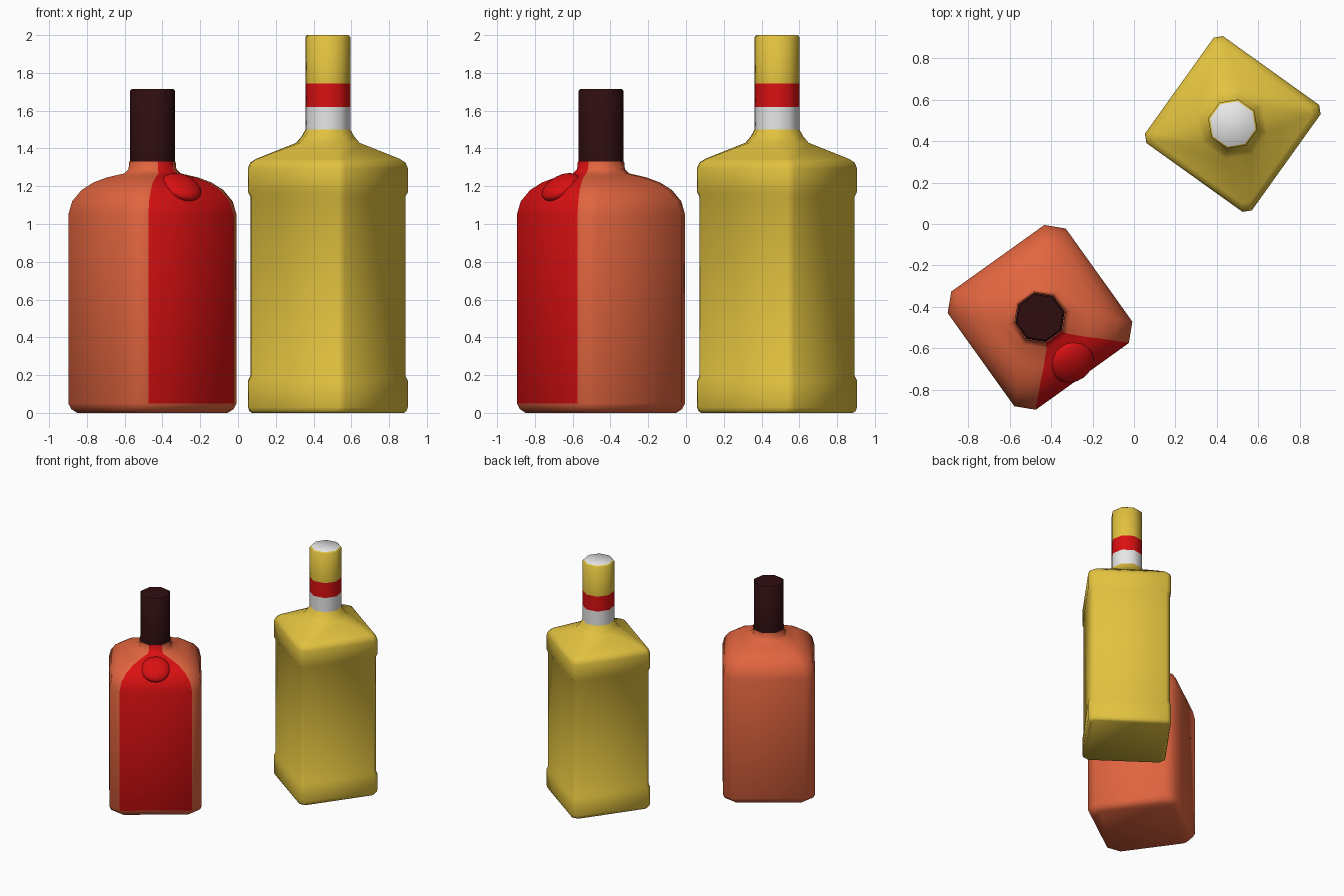
import bpy, bmesh, math
from mathutils import Matrix, Vector

if "Cube" in bpy.data.objects:
    bpy.data.objects.remove(bpy.data.objects["Cube"])


def material(name, rgb):
    m = bpy.data.materials.new(name)
    m.diffuse_color = (*rgb, 1)
    m.use_nodes = True
    m.node_tree.nodes["Principled BSDF"].inputs["Base Color"].default_value = m.diffuse_color
    return m


YELLOW = material("yellow", (0.76, 0.54, 0.05))
ORANGE = material("orange", (0.76, 0.13, 0.05))
RED = material("red", (0.70, 0.005, 0.006))
WHITE = material("white", (0.8, 0.8, 0.8))
DARK = material("dark_brown", (0.028, 0.004, 0.005))


def finish(name, bm, mats, angle=50):
    bmesh.ops.recalc_face_normals(bm, faces=bm.faces[:])
    me = bpy.data.meshes.new(name)
    bm.to_mesh(me)
    bm.free()
    for m in mats:
        me.materials.append(m)
    me.shade_smooth()
    me.set_sharp_from_angle(angle=math.radians(angle))
    ob = bpy.data.objects.new(name, me)
    bpy.context.collection.objects.link(ob)
    return ob


def loft(name, centre, turn, rings, mats, paint=None):
    """Stack of chamfered squares (flat distance a, flat half width b, height z).
    paint(side, z) gives the material index; side 0 faces the turn direction."""
    bm = bmesh.new()
    loops = []
    for a, b, z in rings:
        loop = []
        for i in range(4):
            rot = Matrix.Rotation(math.radians(turn + 90 * i), 3, 'Z')
            for s in (-1, 1):
                p = rot @ Vector((a, s * b, z))
                loop.append(bm.verts.new(p + Vector((*centre, 0))))
        loops.append(loop)
    for k in range(len(loops) - 1):
        lo, hi = loops[k], loops[k + 1]
        zmid = (rings[k][2] + rings[k + 1][2]) / 2
        for j in range(8):
            n = (j + 1) % 8
            f = bm.faces.new((lo[j], lo[n], hi[n], hi[j]))
            if paint:
                f.material_index = paint(j, zmid)
    bm.faces.new(loops[0][::-1])
    bm.faces.new(loops[-1])
    return finish(name, bm, mats)


def octo(r, z):
    """Regular octagon ring."""
    t = math.radians(22.5)
    return (r * math.cos(t), r * math.sin(t), z)


# Tall yellow bottle: square body with a slightly recessed middle
TALL, TALL_TURN = (0.476, 0.482), 54.4
loft("tall_bottle_body", TALL, TALL_TURN, [
    (0.303, 0.268, 0), (0.312, 0.279, 0.01), (0.317, 0.285, 0.03),
    (0.317, 0.285, 0.17), (0.308, 0.276, 0.195),
    (0.308, 0.276, 1.145), (0.317, 0.285, 1.17),
    (0.317, 0.285, 1.295), (0.308, 0.276, 1.325), (0.285, 0.255, 1.345),
    octo(0.172, 1.43), octo(0.142, 1.465), octo(0.122, 1.50)], [YELLOW])

# Neck of the tall bottle: white and red bands below a yellow cap
loft("tall_bottle_neck", TALL, TALL_TURN, [
    octo(0.122, 1.49), octo(0.122, 1.62), octo(0.122, 1.745),
    octo(0.122, 1.99), octo(0.112, 2.0)], [WHITE, RED, YELLOW],
    lambda side, z: 0 if z < 1.62 else 1 if z < 1.745 else 2)

# Short orange bottle: rounded shoulders, front panel painted red
SHORT, SHORT_TURN = (-0.453, -0.45), -54.4
loft("short_bottle_body", SHORT, SHORT_TURN, [
    (0.315, 0.245, 0), (0.338, 0.266, 0.02), (0.35, 0.276, 0.05),
    (0.35, 0.276, 1.05), (0.335, 0.262, 1.12), (0.30, 0.225, 1.18),
    (0.255, 0.18, 1.22), (0.205, 0.125, 1.247), (0.139, 0.06, 1.268),
    octo(0.13, 1.29), octo(0.126, 1.33)], [ORANGE, RED],
    lambda side, z: 1 if side == 0 and z > 0.05 else 0)

# Dark cap
loft("short_bottle_cap", SHORT, SHORT_TURN, [
    octo(0.122, 1.325), octo(0.122, 1.705), octo(0.113, 1.715)], [DARK])

# Round seal lying on the sloped front shoulder
bm = bmesh.new()
place = (Matrix.Translation((*SHORT, 0))
         @ Matrix.Rotation(math.radians(SHORT_TURN), 4, 'Z')
         @ Matrix.Translation((0.264, 0, 1.195))
         @ Matrix.Rotation(math.radians(35), 4, 'Y')
         @ Matrix.Diagonal((0.11, 0.11, 0.05, 1)))
bmesh.ops.create_uvsphere(bm, u_segments=20, v_segments=12, radius=1, matrix=place)
finish("shoulder_seal", bm, [RED], 80)
